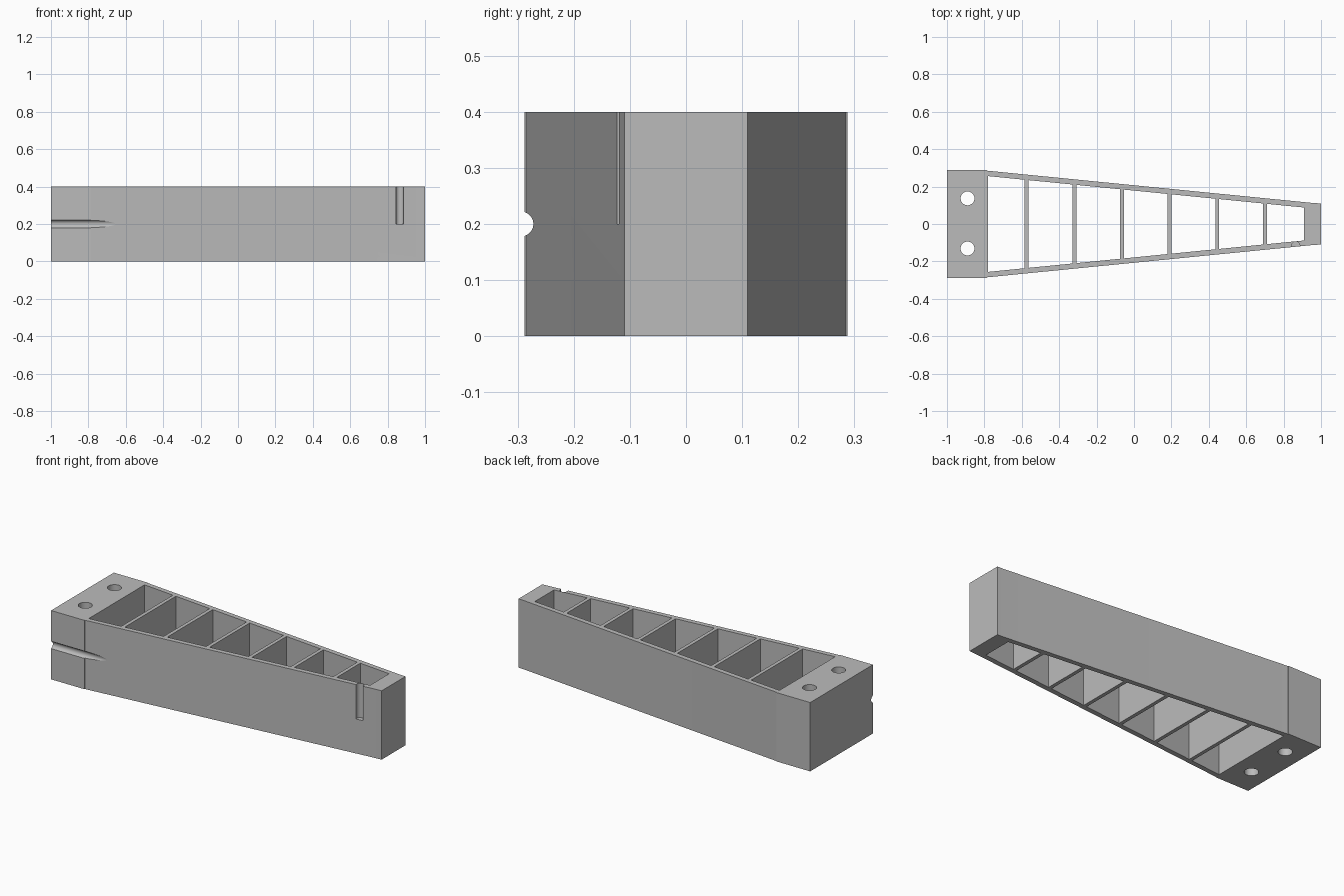
import bpy
import bmesh
import math
from mathutils import Matrix

cube = bpy.data.objects.get("Cube")
if cube:
    bpy.data.objects.remove(cube, do_unlink=True)

HEIGHT = 0.4
RIB = 0.021

grey = bpy.data.materials.new("plain_grey")
grey.use_nodes = True
grey.diffuse_color = (0.5, 0.5, 0.5, 1)
grey.node_tree.nodes["Principled BSDF"].inputs["Base Color"].default_value = (0.5, 0.5, 0.5, 1)


def add_object(name, bm):
    bmesh.ops.recalc_face_normals(bm, faces=bm.faces)
    mesh = bpy.data.meshes.new(name)
    bm.to_mesh(mesh)
    bm.free()
    mesh.materials.append(grey)
    obj = bpy.data.objects.new(name, mesh)
    bpy.context.collection.objects.link(obj)
    return obj


def prism(name, half, z0, z1):
    """Extrude a plan mirrored across y = 0, given its +y half."""
    bm = bmesh.new()
    plan = half + [(x, -y) for x, y in reversed(half)]
    face = bm.faces.new([bm.verts.new((x, y, z0)) for x, y in plan])
    top = bmesh.ops.extrude_face_region(bm, geom=[face])["geom"]
    verts = [v for v in top if isinstance(v, bmesh.types.BMVert)]
    bmesh.ops.translate(bm, verts=verts, vec=(0, 0, z1 - z0))
    return add_object(name, bm)


def rod(name, centre, radius, length, along_x=False):
    bm = bmesh.new()
    turn = Matrix.Rotation(math.pi / 2, 4, "Y") if along_x else Matrix()
    bmesh.ops.create_cone(bm, cap_ends=True, segments=96, radius1=radius, radius2=radius,
                          depth=length, matrix=Matrix.Translation(centre) @ turn)
    return add_object(name, bm)


def inner_y(x):
    return 0.256 - (x + 0.78) * 0.0994


# Tapered beam with a slightly wider root block
beam = prism("tapered_beam", [(-1, 0.288), (-0.785, 0.288), (-0.785, 0.285),
                              (0.96, 0.112), (1, 0.11)], 0, HEIGHT)

# Open cells between the cross ribs
ribs = [-0.574 + 0.2548 * i for i in range(6)]
starts = [-0.78] + [x + RIB / 2 for x in ribs]
ends = [x - RIB / 2 for x in ribs] + [0.91]
cutters = [prism("cell_cutter", [(a, inner_y(a)), (b, inner_y(b))], -0.1, HEIGHT + 0.1)
           for a, b in zip(starts, ends)]

# Bolt holes, side groove and tip slot
for y in (0.137, -0.131):
    cutters.append(rod("bolt_hole_cutter", (-0.89, y, 0.2), 0.037, 1))
cutters.append(rod("groove_cutter", (-0.85, -0.294, 0.2), 0.022, 0.6, along_x=True))
cutters.append(rod("slot_cutter", (0.865, -0.115, 0.4), 0.0215, 0.4))

bpy.ops.object.select_all(action="DESELECT")
bpy.context.view_layer.objects.active = beam
beam.select_set(True)
for cutter in cutters:
    cutter.hide_render = True
    mod = beam.modifiers.new("cut", "BOOLEAN")
    mod.operation = "DIFFERENCE"
    mod.solver = "EXACT"
    mod.object = cutter
    bpy.ops.object.modifier_apply(modifier=mod.name)
    bpy.data.objects.remove(cutter, do_unlink=True)

# Smooth only the round cuts
bpy.ops.object.shade_smooth_by_angle(angle=math.radians(4.5))
